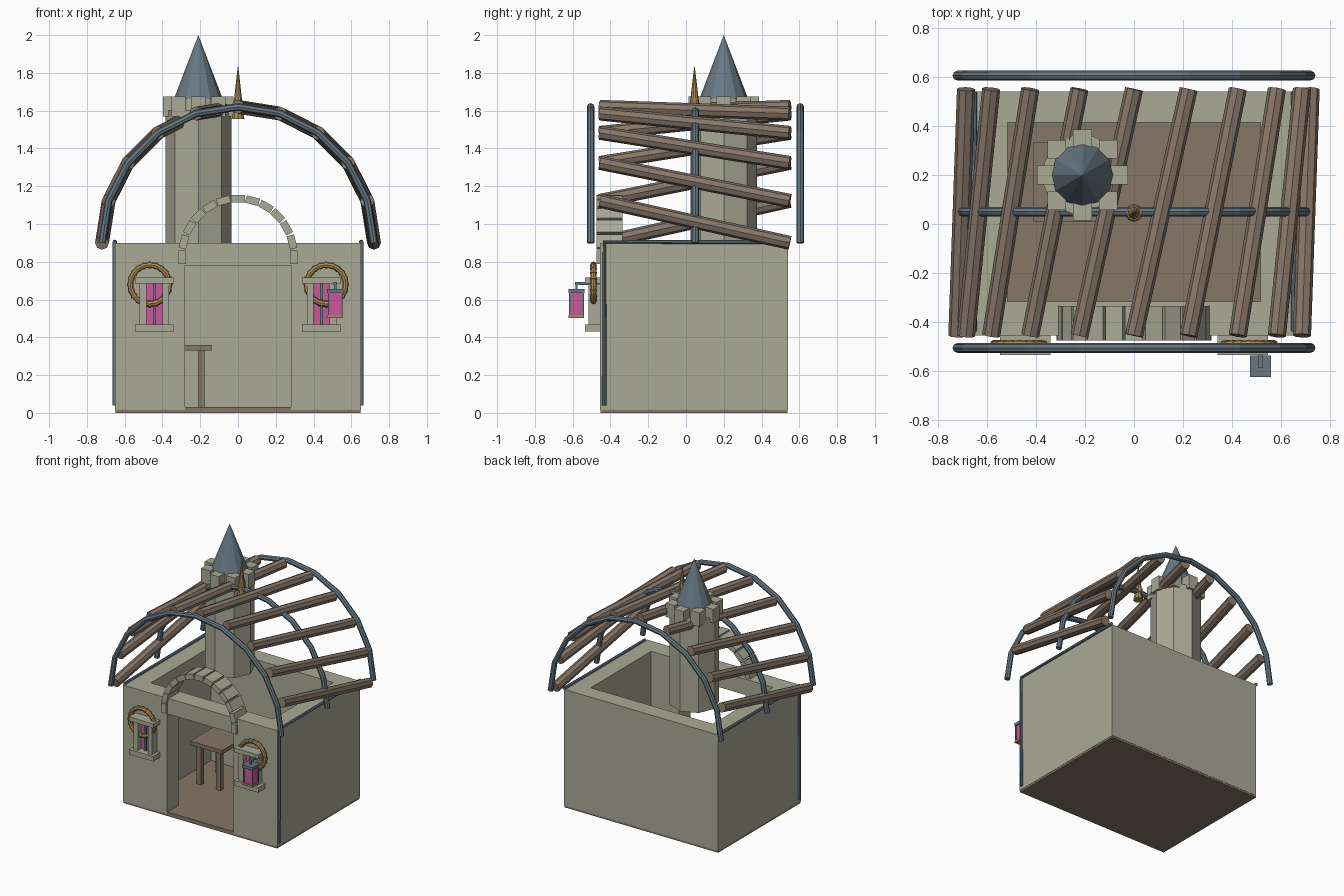
import bpy, math
from mathutils import Vector

if "Cube" in bpy.data.objects:
    bpy.data.objects.remove(bpy.data.objects["Cube"])


def mat(name, r, g, b):
    m = bpy.data.materials.new(name)
    m.diffuse_color = (r, g, b, 1)
    m.use_nodes = True
    m.node_tree.nodes["Principled BSDF"].inputs["Base Color"].default_value = m.diffuse_color
    return m


STONE = mat("stone", .40, .40, .31)
WOOD = mat("wood", .24, .18, .14)
SLATE = mat("slate", .14, .19, .23)
GOLD = mat("brass", .42, .27, .09)
PINK = mat("pink_glass", .60, .10, .32)


def finish(name, m):
    o = bpy.context.object
    o.name = name
    o.data.materials.append(m)
    return o


def box(name, x, y, z, m, rot=(0, 0, 0)):
    """Box from (min, max) ranges."""
    c = [(a + b) / 2 for a, b in (x, y, z)]
    bpy.ops.mesh.primitive_cube_add(size=1, location=c, rotation=rot)
    o = finish(name, m)
    o.scale = [b - a for a, b in (x, y, z)]
    return o


def cone(name, x, y, z0, z1, r0, r1, n, m, turn=0):
    bpy.ops.mesh.primitive_cone_add(vertices=n, radius1=r0, radius2=r1, depth=z1 - z0,
                                    location=(x, y, (z0 + z1) / 2), rotation=(0, 0, turn))
    return finish(name, m)


def log(name, a, b, r, m):
    a, b = Vector(a), Vector(b)
    bpy.ops.mesh.primitive_cylinder_add(vertices=8, radius=r, depth=(b - a).length, location=(a + b) / 2,
                                        rotation=(b - a).to_track_quat('Z', 'Y').to_euler())
    return finish(name, m)


def pipe(name, pts, r, m):
    cu = bpy.data.curves.new(name, 'CURVE')
    cu.dimensions = '3D'
    cu.bevel_depth, cu.bevel_resolution, cu.use_fill_caps = r, 2, True
    s = cu.splines.new('POLY')
    s.points.add(len(pts) - 1)
    for p, q in zip(s.points, pts):
        p.co = (*q, 1)
    s.use_smooth = False
    o = bpy.data.objects.new(name, cu)
    bpy.context.collection.objects.link(o)
    cu.materials.append(m)
    return o


# floor slab and open-topped walls with a doorway
box("floor", (-.648, .648), (-.453, .538), (0, .03), WOOD)
walls = box("walls", (-.65, .65), (-.455, .54), (.015, .9), STONE)
cutters = [box("room_cutter", (-.515, .515), (-.315, .413), (-.1, 1.2), STONE),
           box("door_cutter", (-.28, .28), (-.7, -.2), (-.1, .78), STONE)]
bpy.context.view_layer.update()
for c in cutters:
    c.hide_render = True
    md = walls.modifiers.new("cut", 'BOOLEAN')
    md.operation, md.solver, md.object = 'DIFFERENCE', 'EXACT', c
bpy.context.view_layer.objects.active = walls
for md in list(walls.modifiers):
    bpy.ops.object.modifier_apply(modifier=md.name)
for c in cutters:
    bpy.data.objects.remove(c)

# door arch stones
for i in range(13):
    a = math.radians(15 * i)
    x, z = .296 * math.cos(a), .825 + .309 * math.sin(a)
    box("arch_stone", (x - .02, x + .02), (-.475, -.335), (z - .036, z + .036), STONE, (0, -a, 0))

# octagonal tower, battlements and pointed cap
TX, TY = -.21, .2
cone("tower", TX, TY, .9, 1.6, .175, .175, 8, STONE)
for i in range(8):
    a = math.radians(45 * i)
    x, y = TX + .148 * math.cos(a), TY + .148 * math.sin(a)
    box("merlon", (x - .038, x + .038), (y - .038, y + .038), (1.57, 1.675), STONE)
cone("tower_cap", TX, TY, 1.665, 2, .128, 0, 12, SLATE)
cone("tower_cap_neck", TX, TY, 1.59, 1.67, .12, .12, 12, STONE)

# roof ribs and twisted roof logs, both on 18 degree steps
ARC = [(.72 * math.cos(math.radians(18 * i)), .9 + .72 * math.sin(math.radians(18 * i))) for i in range(11)]
for y in (-.505, .05, .605):
    pipe("roof_rib", [(x, y, z) for x, z in ARC], .02, SLATE)
for (bx, bz), (fx, fz) in zip(ARC, ARC[1:]):
    log("roof_log", (fx, -.455, fz), (bx, .55, bz), .037, WOOD)

# roof finial
cone("finial_base", 0, .045, 1.555, 1.61, .036, .024, 10, GOLD)
cone("finial_collar", 0, .045, 1.61, 1.64, .03, .03, 10, GOLD)
cone("finial_spike", 0, .045, 1.635, 1.83, .025, .002, 10, GOLD)

# gutters, windows and rope wreaths, mirrored on both sides
for s in (-1, 1):
    pipe("gutter", [(s * .652, -.432, .04), (s * .652, -.432, .905), (s * .652, .54, .905)], .012, SLATE)
    c = s * .443
    box("window_lintel", (c - .103, c + .103), (-.535, -.45), (.685, .717), STONE)
    box("window_sill", (c - .103, c + .103), (-.535, -.45), (.43, .468), STONE)
    for k in (-1, 1):
        j = c + k * .06
        box("window_jamb", (j - .018, j + .018), (-.515, -.45), (.46, .69), STONE)
    box("window_pane", (c - .045, c + .045), (-.475, -.45), (.465, .69), PINK)
    box("window_mullion", (c - .008, c + .008), (-.488, -.45), (.465, .69), SLATE)
    bpy.ops.mesh.primitive_torus_add(major_radius=.103, minor_radius=.015, major_segments=28, minor_segments=8,
                                     location=(s * .467, -.49, .68), rotation=(math.pi / 2, 0, 0))
    finish("wreath", GOLD)
    # rope strands standing slightly proud of the wreath
    for i in range(20):
        a = math.radians(18 * i)
        x, z = s * .467 + .103 * math.cos(a), .68 + .103 * math.sin(a)
        bpy.ops.mesh.primitive_cylinder_add(vertices=8, radius=.018, depth=.012, location=(x, -.49, z),
                                            rotation=(0, -a, 0))
        finish("rope_strand", GOLD)

# hanging lantern with bracket
LX, LY = .515, -.58
box("lantern_glass", (LX - .034, LX + .034), (LY - .034, LY + .034), (.515, .64), PINK)
box("lantern_cap", (LX - .043, LX + .043), (LY - .043, LY + .043), (.635, .657), SLATE)
box("lantern_base", (LX - .041, LX + .041), (LY - .041, LY + .041), (.503, .518), GOLD)
for sx in (-1, 1):
    for sy in (-1, 1):
        x, y = LX + sx * .034, LY + sy * .034
        box("lantern_post", (x - .005, x + .005), (y - .005, y + .005), (.51, .64), SLATE)
box("lantern_bracket", (LX - .01, LX + .01), (-.588, -.45), (.677, .694), SLATE)
box("lantern_hook", (LX - .006, LX + .006), (LY - .006, LY + .006), (.65, .685), SLATE)

# table inside
box("table_top", (-.41, -.14), (.01, .335), (.33, .36), WOOD)
for x in (-.36, -.195):
    for y in (.06, .285):
        box("table_leg", (x - .018, x + .018), (y - .018, y + .018), (.025, .335), WOOD)
